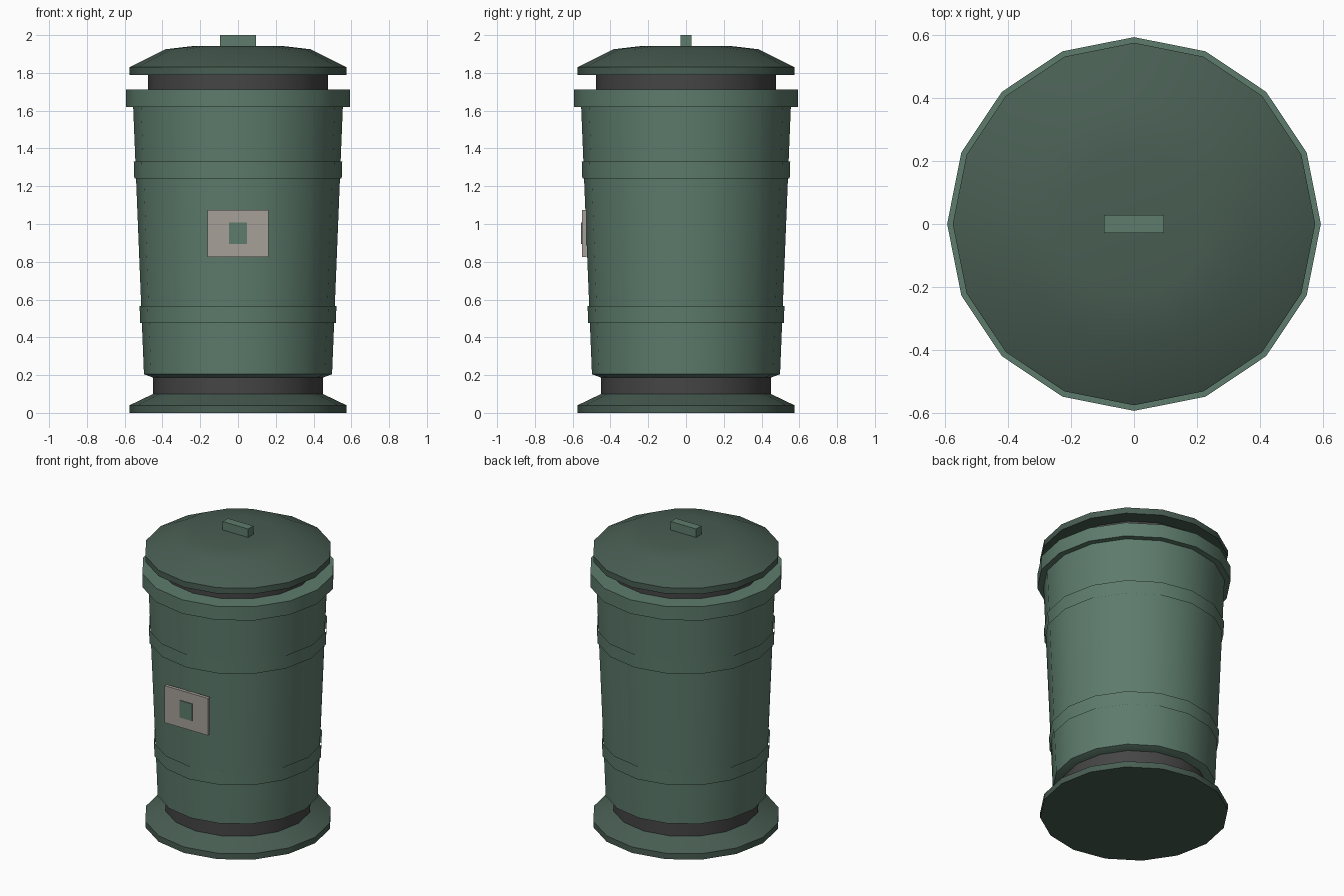
import bpy, bmesh, math

if "Cube" in bpy.data.objects:
    bpy.data.objects.remove(bpy.data.objects["Cube"])

SIDES = 16


def material(name, rgb):
    m = bpy.data.materials.new(name)
    m.diffuse_color = (*rgb, 1)
    m.use_nodes = True
    m.node_tree.nodes["Principled BSDF"].inputs["Base Color"].default_value = m.diffuse_color
    return m


GREEN = material("green_paint", (0.11, 0.20, 0.15))
DARK = material("dark_green_paint", (0.065, 0.11, 0.085))
GREY = material("dark_metal", (0.06, 0.06, 0.06))
PALE = material("pale_label", (0.38, 0.35, 0.31))


def finish(name, bm, mat):
    bmesh.ops.recalc_face_normals(bm, faces=bm.faces)
    me = bpy.data.meshes.new(name)
    bm.to_mesh(me)
    bm.free()
    ob = bpy.data.objects.new(name, me)
    bpy.context.collection.objects.link(ob)
    me.materials.append(mat)
    return ob


def turned(name, profile, mat, caps=True):
    """Revolve (radius, z) points into a 16-sided shell."""
    bm = bmesh.new()
    rings = []
    for r, z in profile:
        rings.append([bm.verts.new((r * math.cos(math.tau * i / SIDES),
                                    r * math.sin(math.tau * i / SIDES), z))
                      for i in range(SIDES)])
    for a, b in zip(rings, rings[1:]):
        for i in range(SIDES):
            j = (i + 1) % SIDES
            bm.faces.new((a[i], a[j], b[j], b[i]))
    if caps:
        bm.faces.new(rings[0][::-1])
        bm.faces.new(rings[-1])
    ob = finish(name, bm, mat)
    bpy.ops.object.select_all(action='DESELECT')
    ob.select_set(True)
    bpy.context.view_layer.objects.active = ob
    bpy.ops.object.shade_smooth_by_angle(angle=math.radians(24))
    return ob


def box(name, lo, hi, mat):
    bm = bmesh.new()
    bmesh.ops.create_cube(bm, size=1)
    for v in bm.verts:
        v.co = [(l + h) / 2 + c * (h - l) for l, h, c in zip(lo, hi, v.co)]
    return finish(name, bm, mat)


# Foot and recessed lower neck
turned("foot", [(0.575, 0), (0.575, 0.04), (0.45, 0.10)], DARK)
turned("lower_neck", [(0.45, 0.10), (0.45, 0.19)], GREY)

# Tapered body with rim
turned("body", [(0.45, 0.187), (0.498, 0.205), (0.555, 1.62)], GREEN)
turned("rim", [(0.593, 1.62), (0.593, 1.713)], GREEN)

# Two hoops around the body
for name, z, r in (("lower_band", 0.475, 0.521), ("upper_band", 1.24, 0.552)):
    turned(name, [(r - 0.003, z), (r, z + 0.09)], GREEN, caps=False)

# Upper neck, domed lid and handle
turned("upper_neck", [(0.477, 1.713), (0.477, 1.79)], GREY)
turned("lid", [(0.575, 1.79), (0.575, 1.83), (0.385, 1.925), (0.23, 1.943)], DARK)
box("lid_handle", (-0.095, -0.028, 1.94), (0.095, 0.028, 2.0), GREEN)

# Front label with a plain square
box("label_plate", (-0.162, -0.55, 0.825), (0.162, -0.528, 1.075), PALE)
box("label_square", (-0.047, -0.555, 0.893), (0.047, -0.545, 1.008), GREEN)
